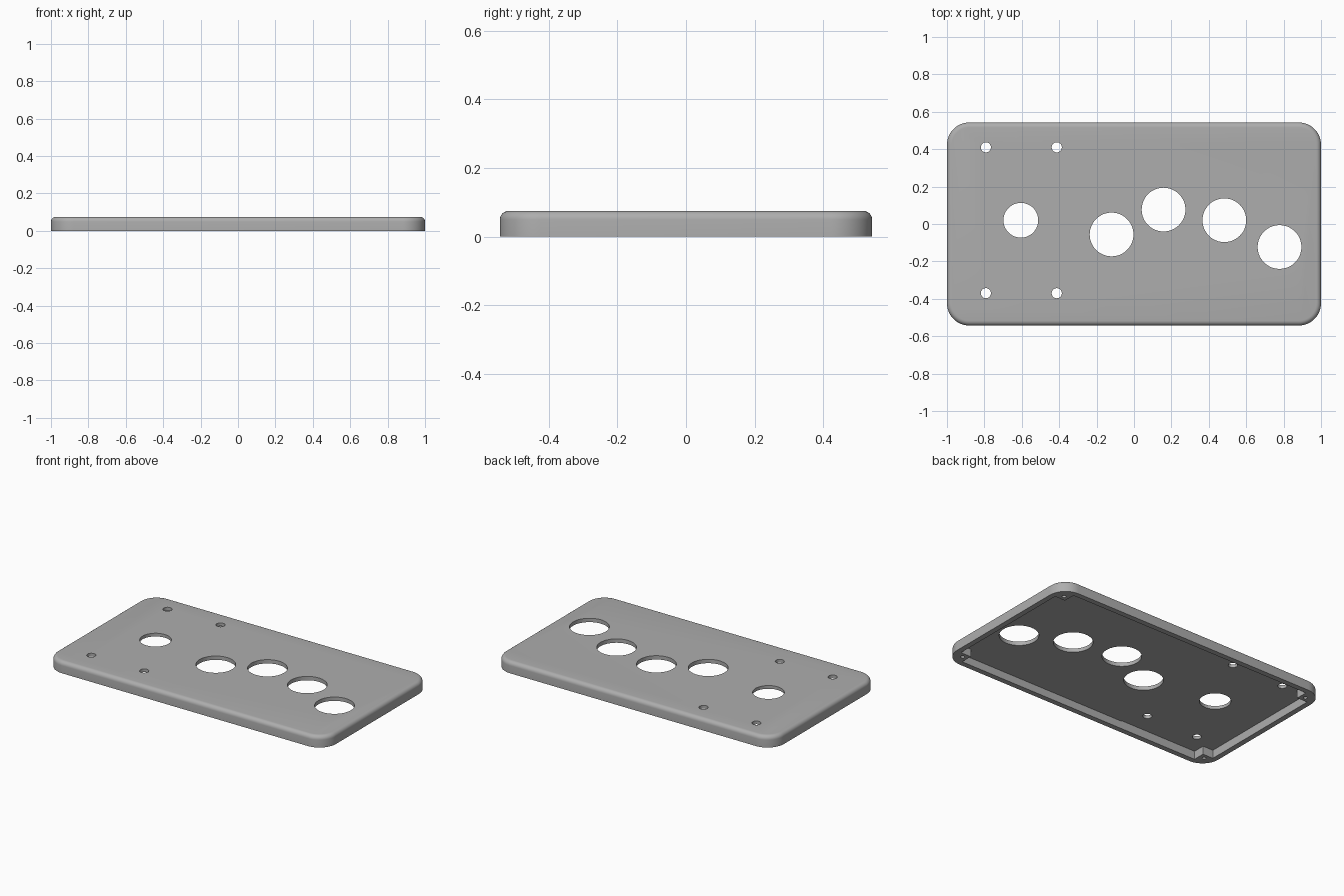
import bpy, bmesh, math

cube = bpy.data.objects.get("Cube")
if cube:
    bpy.data.objects.remove(cube, do_unlink=True)

HALF_X, HALF_Y, HEIGHT = 1.0, 0.543, 0.075
CORNER, FILLET = 0.12, 0.026
IN_X, IN_Y = 0.965, 0.508        # inner wall faces
POST_X, POST_Y = 0.89, 0.43      # inner corners of the screw posts
CEILING, STEP_X, STEP_Z = 0.05, -0.33, 0.054

grey = bpy.data.materials.new("plain grey")
grey.use_nodes = True
colour = (0.42, 0.42, 0.42, 1)
grey.diffuse_color = colour
grey.node_tree.nodes["Principled BSDF"].inputs["Base Color"].default_value = colour


def arc(cx, cy, r, start, sweep, n):
    return [(cx + r * math.cos(start + sweep * i / n),
             cy + r * math.sin(start + sweep * i / n)) for i in range(n)]


def circle(cx, cy, r, n=48):
    return arc(cx, cy, r, 0, math.tau, n)


def add_prism(bm, outline, z0, z1):
    base = bm.faces.new([bm.verts.new((x, y, z0)) for x, y in outline])
    top = bmesh.ops.extrude_face_region(bm, geom=[base])["geom"]
    verts = [v for v in top if isinstance(v, bmesh.types.BMVert)]
    bmesh.ops.translate(bm, verts=verts, vec=(0, 0, z1 - z0))


def make_object(name, bm):
    bmesh.ops.recalc_face_normals(bm, faces=bm.faces)
    mesh = bpy.data.meshes.new(name)
    bm.to_mesh(mesh)
    bm.free()
    mesh.materials.append(grey)
    obj = bpy.data.objects.new(name, mesh)
    bpy.context.collection.objects.link(obj)
    return obj


def cut(target, name, prisms):
    bm = bmesh.new()
    for outline, z0, z1 in prisms:
        add_prism(bm, outline, z0, z1)
    cutter = make_object(name, bm)
    cutter.hide_render = True
    mod = target.modifiers.new(name, "BOOLEAN")
    mod.operation, mod.solver, mod.object = "DIFFERENCE", "EXACT", cutter
    bpy.context.view_layer.objects.active = target
    bpy.ops.object.modifier_apply(modifier=name)
    bpy.data.objects.remove(cutter, do_unlink=True)


# Rounded lid body with a filleted top edge
outline = []
for k, (sx, sy) in enumerate([(1, 1), (-1, 1), (-1, -1), (1, -1)]):
    cx, cy = sx * (HALF_X - CORNER), sy * (HALF_Y - CORNER)
    a = k * math.pi / 2
    outline += arc(cx, cy, CORNER, a, math.pi / 2, 16)
    outline.append((cx + CORNER * math.cos(a + math.pi / 2),
                    cy + CORNER * math.sin(a + math.pi / 2)))
bm = bmesh.new()
add_prism(bm, outline, 0, HEIGHT)
rim = [e for e in bm.edges if all(v.co.z > HEIGHT - 0.001 for v in e.verts)]
bmesh.ops.bevel(bm, geom=rim, offset=FILLET, segments=6, profile=0.5, affect="EDGES")
lid = make_object("panel_lid", bm)

# Hollow underside that leaves a square post in each corner
left_end = [(-POST_X, IN_Y), (-POST_X, POST_Y), (-IN_X, POST_Y),
            (-IN_X, -POST_Y), (-POST_X, -POST_Y), (-POST_X, -IN_Y)]
right_end = [(-x, -y) for x, y in left_end]
cut(lid, "cavity", [(left_end + right_end, -0.1, CEILING)])

# Slightly deeper ceiling at one end
cut(lid, "ceiling_step",
    [(left_end + [(STEP_X, -IN_Y), (STEP_X, IN_Y)], 0.02, STEP_Z)])

# Large openings and small screw holes through the top
openings = [(-0.605, 0.02, 0.093), (-0.12, -0.056, 0.117), (0.158, 0.077, 0.117),
            (0.483, 0.02, 0.117), (0.778, -0.123, 0.117)]
openings += [(x, y, 0.027) for x in (-0.792, -0.413) for y in (0.41, -0.37)]
cut(lid, "openings", [(circle(*o), 0.02, 0.1) for o in openings])

# Blind screw holes in the corner posts
cut(lid, "post_holes", [(circle(sx * 0.925, sy * 0.463, 0.012, 16), -0.05, 0.045)
                        for sx in (-1, 1) for sy in (-1, 1)])

lid.select_set(True)
bpy.context.view_layer.objects.active = lid
bpy.ops.object.shade_smooth_by_angle(angle=math.radians(30))
